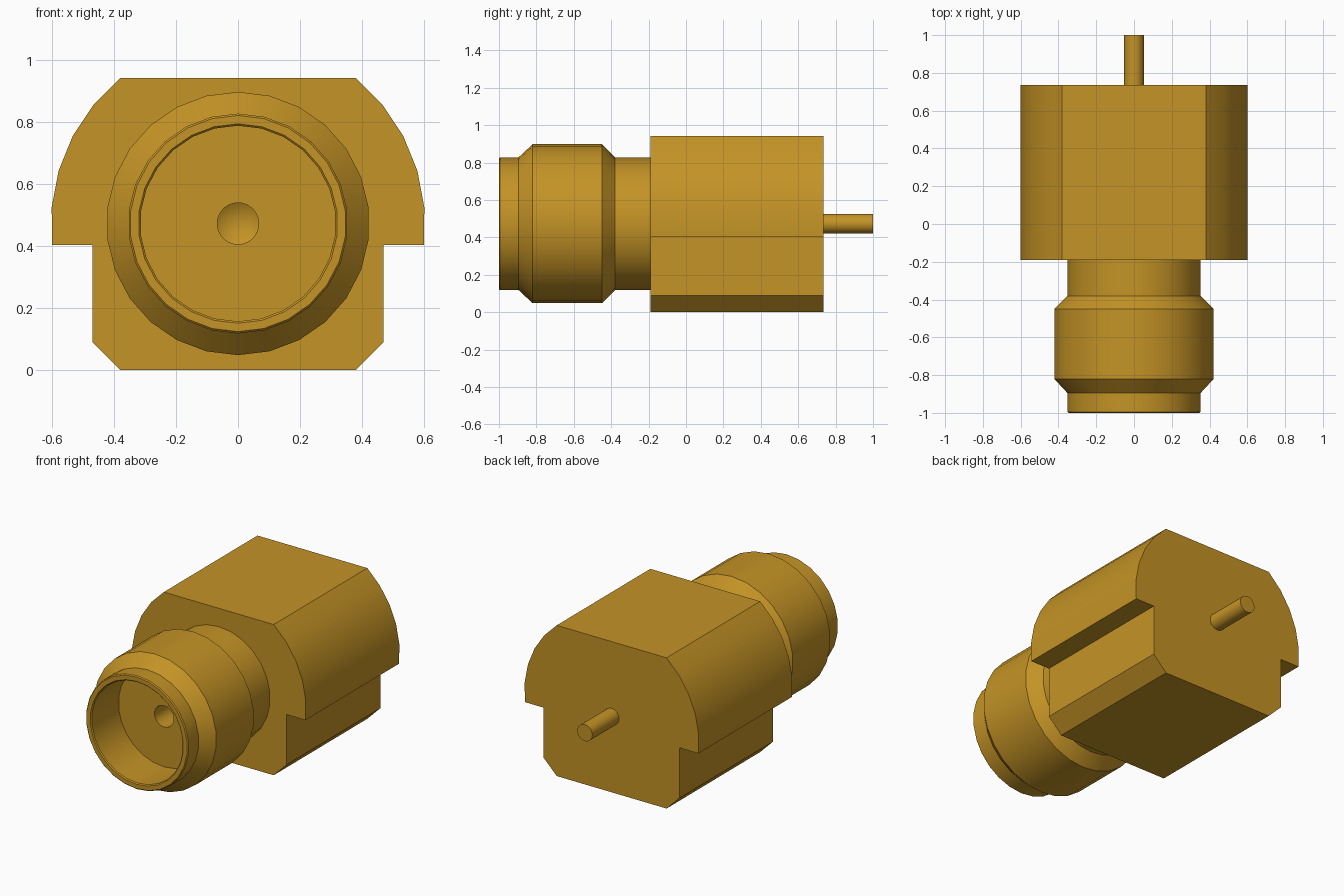
import bpy, bmesh
from math import sin, cos, pi, radians

cube = bpy.data.objects.get("Cube")
if cube:
    bpy.data.objects.remove(cube)

AXIS_Z = 0.473   # height of the connector axis
FACE_Y = -0.19   # front face of the block
BACK_Y = 0.735   # rear face of the block

gold = bpy.data.materials.new("gold plating")
gold.use_nodes = True
GOLD = (0.552, 0.292, 0.019, 1)
gold.diffuse_color = GOLD
gold.node_tree.nodes["Principled BSDF"].inputs["Base Color"].default_value = GOLD


def finish(name, bm):
    """Turn a bmesh into a gold object with smooth curves and sharp edges."""
    bmesh.ops.recalc_face_normals(bm, faces=bm.faces)
    mesh = bpy.data.meshes.new(name)
    bm.to_mesh(mesh)
    bm.free()
    mesh.materials.append(gold)
    obj = bpy.data.objects.new(name, mesh)
    bpy.context.collection.objects.link(obj)
    bpy.ops.object.select_all(action="DESELECT")
    obj.select_set(True)
    bpy.context.view_layer.objects.active = obj
    bpy.ops.object.shade_smooth_by_angle(angle=radians(30))
    return obj


def lathe(name, profile, sides):
    """Spin (radius, y) points around the connector axis."""
    bm = bmesh.new()
    rings = []
    for r, y in profile:
        if r == 0:
            rings.append([bm.verts.new((0, y, AXIS_Z))] * sides)
        else:
            angles = [2 * pi * i / sides for i in range(sides)]
            rings.append([bm.verts.new((r * sin(a), y, AXIS_Z + r * cos(a)))
                          for a in angles])
    for a, b in zip(rings, rings[1:]):
        for i in range(sides):
            j = (i + 1) % sides
            corners = dict.fromkeys((a[i], a[j], b[j], b[i]))
            bm.faces.new(list(corners))
    return finish(name, bm)


# Block: rounded shoulders, flat top, stepped and chamfered lower half
arc = [radians(51 - 11.52 * i) for i in range(6)]
half = [(0.604 * cos(a), AXIS_Z + 0.604 * sin(a)) for a in arc]
half += [(0.47, half[-1][1]), (0.47, 0.09), (0.38, 0)]
outline = half + [(-x, z) for x, z in reversed(half)]
bm = bmesh.new()
face = bm.faces.new([bm.verts.new((x, FACE_Y, z)) for x, z in outline])
grown = bmesh.ops.extrude_face_region(bm, geom=[face], use_keep_orig=True)
moved = [v for v in grown["geom"] if isinstance(v, bmesh.types.BMVert)]
bmesh.ops.translate(bm, verts=moved, vec=(0, BACK_Y - FACE_Y, 0))
finish("block_body", bm)

# Barrel: neck, wide collar, front lip, bore and centre socket
lathe("socket_barrel", [
    (0.355, FACE_Y + 0.01), (0.355, -0.38), (0.425, -0.45), (0.425, -0.82),
    (0.355, -0.895), (0.355, -0.994), (0.349, -1), (0.322, -1),
    (0.316, -0.994), (0.316, -0.73), (0.067, -0.73), (0.067, -0.5),
    (0, -0.46)], 26)

# Rear contact pin
lathe("rear_pin", [(0, 1), (0.052, 1), (0.052, BACK_Y - 0.01)], 24)
